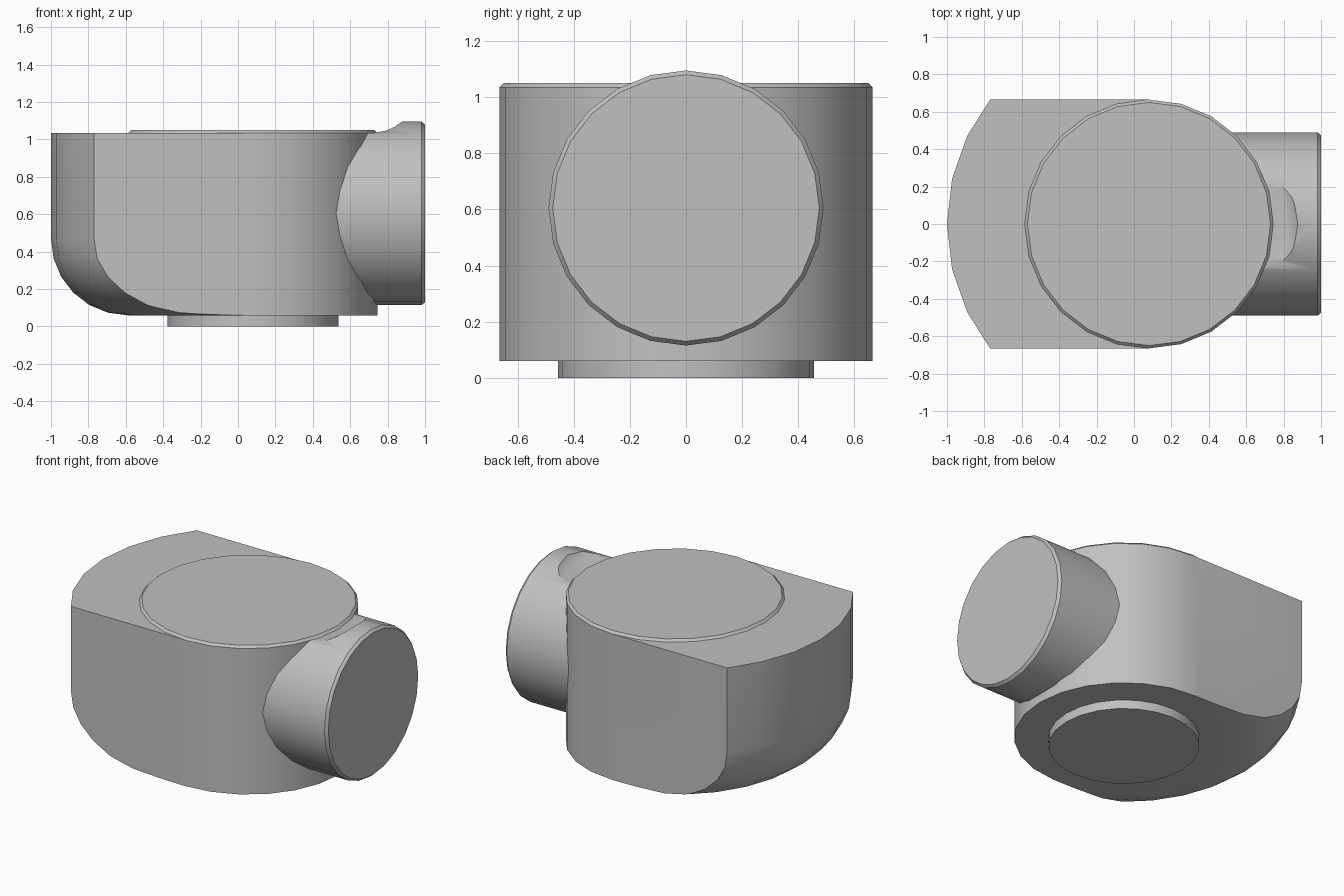
import bpy, bmesh
from math import sin, cos, pi, radians
from mathutils import Matrix

cube = bpy.data.objects.get("Cube")
if cube:
    bpy.data.objects.remove(cube, do_unlink=True)

AXIS = 0.08      # x of the vertical axis
RADIUS = 0.665   # round end of the body and cap
TOP, BASE = 1.035, 0.06

grey = bpy.data.materials.new("plain grey")
grey.use_nodes = True
colour = (0.53, 0.53, 0.53, 1)
grey.diffuse_color = colour
grey.node_tree.nodes["Principled BSDF"].inputs["Base Color"].default_value = colour


def finish(name, bm):
    bmesh.ops.recalc_face_normals(bm, faces=bm.faces)
    mesh = bpy.data.meshes.new(name)
    bm.to_mesh(mesh)
    bm.free()
    mesh.materials.append(grey)
    obj = bpy.data.objects.new(name, mesh)
    bpy.context.collection.objects.link(obj)
    return obj


def lathe(name, profile, sides, matrix):
    """Closed solid turned from (radius, height) points, bottom to top."""
    bm = bmesh.new()
    rings = [[bm.verts.new((r * cos(2 * pi * i / sides), r * sin(2 * pi * i / sides), z))
              for i in range(sides)] for r, z in profile]
    for low, high in zip(rings, rings[1:]):
        for i in range(sides):
            j = (i + 1) % sides
            bm.faces.new((low[i], low[j], high[j], high[i]))
    bm.faces.new(rings[0])
    bm.faces.new(rings[-1])
    bm.transform(matrix)
    return finish(name, bm)


def prism(name, outline, z0, z1):
    bm = bmesh.new()
    face = bm.faces.new([bm.verts.new((x, y, z0)) for x, y in outline])
    geom = bmesh.ops.extrude_face_region(bm, geom=[face])["geom"]
    top = [v for v in geom if isinstance(v, bmesh.types.BMVert)]
    bmesh.ops.translate(bm, verts=top, vec=(0, 0, z1 - z0))
    return finish(name, bm)


def select(obj):
    bpy.ops.object.select_all(action="DESELECT")
    obj.select_set(True)
    bpy.context.view_layer.objects.active = obj


def boolean(obj, cutter, operation):
    mod = obj.modifiers.new("cut", "BOOLEAN")
    mod.operation, mod.object, mod.solver = operation, cutter, "EXACT"
    select(obj)
    bpy.ops.object.modifier_apply(modifier=mod.name)
    bpy.data.objects.remove(cutter, do_unlink=True)


upright = Matrix.Translation((AXIS, 0, 0))

# Body: a bowl-edged drum trimmed to a shape with flat sides and a round end
fillet = 0.41
bowl = [(1.08 - fillet + fillet * sin(a), BASE + fillet - fillet * cos(a))
        for a in (radians(15 * k) for k in range(7))]
body = lathe("body", bowl + [(1.08, TOP)], 28, upright)
outline = [(AXIS + RADIUS * cos(radians(a)), RADIUS * sin(radians(a)))
           for a in range(-90, 91, 15)]
outline += [(-1.3, RADIUS), (-1.3, -RADIUS)]
boolean(body, prism("body_trim", outline, -0.2, 1.3), "INTERSECT")

# Chamfered cap on top and round foot below
cap = lathe("top_cap", [(RADIUS, TOP - 0.01), (RADIUS, TOP), (0.65, 1.05)], 24, upright)
foot = lathe("foot", [(0.457, 0), (0.457, BASE + 0.01)], 24, upright)

# Side port with a chamfered end, relieved around the cap by a curved cut
sideways = Matrix.Translation((0, 0, 0.605)) @ Matrix.Rotation(pi / 2, 4, "Y")
port = lathe("side_port", [(0.49, 0.4), (0.49, 0.982), (0.475, 1.0)], 24, sideways)
relief = [(0.69, TOP), (0.74, 1.047), (0.775, 1.068), (0.8, 1.1), (0.8, 1.3)]
boolean(port, lathe("port_relief", relief, 48, upright), "DIFFERENCE")

for part in (body, cap, foot, port):
    select(part)
    bpy.ops.object.shade_smooth_by_angle(angle=radians(30))
